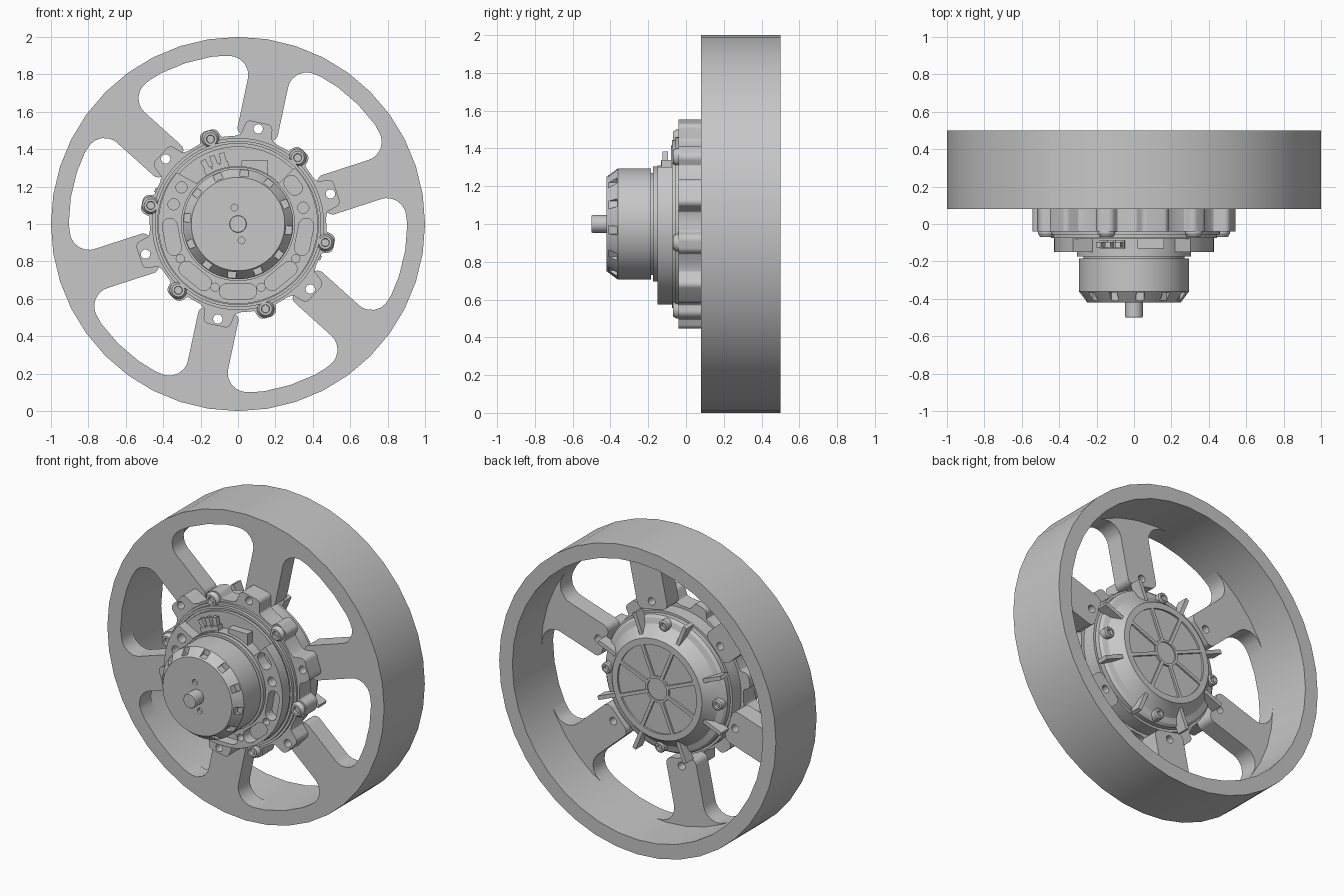
import bpy, bmesh, math
from mathutils import Matrix, Vector

cube = bpy.data.objects.get("Cube")
if cube:
    bpy.data.objects.remove(cube, do_unlink=True)

grey = bpy.data.materials.new("light grey")
grey.use_nodes = True
GREY = (0.57, 0.57, 0.57, 1)
grey.diffuse_color = GREY
grey.node_tree.nodes["Principled BSDF"].inputs["Base Color"].default_value = GREY

# Flat work is drawn in (x, height above axle); STAND maps it onto the upright wheel
STAND = Matrix.Translation((0, 0, 1)) @ Matrix.Rotation(math.radians(90), 4, 'X')


def polar(r, deg):
    a = math.radians(deg)
    return Vector((r * math.cos(a), r * math.sin(a)))


def local(deg, radial, side):
    """Point given along and across the direction deg."""
    return polar(radial, deg) + polar(side, deg + 90)


def finish(name, mesh):
    mesh.materials.clear()
    mesh.materials.append(grey)
    ob = bpy.data.objects.new(name, mesh)
    bpy.context.collection.objects.link(ob)
    bpy.ops.object.select_all(action='DESELECT')
    ob.select_set(True)
    bpy.context.view_layer.objects.active = ob
    bpy.ops.object.shade_smooth_by_angle(angle=math.radians(28))
    return ob


def lathe(name, profile, at=(0, 0), seg=64, closed=False):
    """Revolve (radius, y) points about an axle-parallel line."""
    bm = bmesh.new()
    rings = []
    for r, y in profile:
        pts = [polar(r, 360 * i / seg) for i in range(seg)]
        rings.append([bm.verts.new((at[0] + p.x, y, 1 + at[1] + p.y)) for p in pts])
    pairs = list(zip(rings, rings[1:]))
    if closed:
        pairs.append((rings[-1], rings[0]))
    for a, b in pairs:
        for i in range(seg):
            j = (i + 1) % seg
            bm.faces.new((a[i], a[j], b[j], b[i]))
    bmesh.ops.remove_doubles(bm, verts=bm.verts, dist=1e-5)
    bmesh.ops.recalc_face_normals(bm, faces=bm.faces)
    mesh = bpy.data.meshes.new(name)
    bm.to_mesh(mesh)
    bm.free()
    return finish(name, mesh)


def rounded(corners, steps=6):
    """Replace each (point, radius) corner by an arc."""
    out = []
    for i, (p, r) in enumerate(corners):
        if r == 0:
            out.append(p)
            continue
        u = (corners[i - 1][0] - p).normalized()
        v = (corners[(i + 1) % len(corners)][0] - p).normalized()
        half = u.angle(v) / 2
        t = r / math.tan(half)
        c = p + (u + v).normalized() * (r / math.sin(half))
        s, e = (p + u * t - c).normalized(), (p + v * t - c).normalized()
        for k in range(steps + 1):
            out.append(c + (s.lerp(e, k / steps)).normalized() * r)
    return out


def circle(centre, r, seg=20):
    return [centre + polar(r, 360 * i / seg) for i in range(seg)]


def slot(deg, r, length, width):
    l, w = length / 2, width / 2
    pts = [local(deg, r + a, b) for a, b in ((-w, -l), (w, -l), (w, l), (-w, l))]
    return rounded([(p, w * 0.98) for p in pts])


def evaluated_mesh(ob):
    bpy.context.view_layer.update()
    return bpy.data.meshes.new_from_object(ob.evaluated_get(bpy.context.evaluated_depsgraph_get()))


def plate(name, outlines, y0, y1):
    """Extrude nested outlines; inner ones become holes."""
    cu = bpy.data.curves.new(name, 'CURVE')
    cu.dimensions = '2D'
    cu.fill_mode = 'BOTH'
    cu.extrude = (y1 - y0) / 2
    for pts in outlines:
        sp = cu.splines.new('POLY')
        sp.points.add(len(pts) - 1)
        for q, p in zip(sp.points, pts):
            q.co = (p.x, p.y, 0, 1)
        sp.use_cyclic_u = True
    tmp = bpy.data.objects.new("temporary", cu)
    bpy.context.collection.objects.link(tmp)
    mesh = evaluated_mesh(tmp)
    bpy.data.objects.remove(tmp, do_unlink=True)
    mesh.transform(Matrix.Translation((0, (y0 + y1) / 2, 0)) @ STAND)
    bm = bmesh.new()
    bm.from_mesh(mesh)
    bmesh.ops.remove_doubles(bm, verts=bm.verts, dist=1e-5)
    bmesh.ops.recalc_face_normals(bm, faces=bm.faces)
    bm.to_mesh(mesh)
    bm.free()
    return finish(name, mesh)


def bar(name, deg, r0, r1, width, y0, y1):
    """Radial block."""
    pts = [local(deg, r, s * width / 2) for r, s in ((r0, -1), (r1, -1), (r1, 1), (r0, 1))]
    return plate(name, [pts], y0, y1)


SPOKES = [18 + 60 * k for k in range(6)]

# Rim and the six spokes
lathe("rim", [(1, 0.08), (1, 0.5), (0.905, 0.5), (0.905, 0.08)], seg=40, closed=True)
opening = []
for a in SPOKES:
    opening += [(local(a, 0.89, -0.11), 0.1), (local(a, 0.47, -0.11), 0.04),
                (local(a, 0.47, 0.11), 0.04), (local(a, 0.89, 0.11), 0.1)]
    opening += [(polar(0.905, a + 18 + 4 * i), 0) for i in range(7)]
bolt_holes = [circle(polar(0.52, a), 0.025) for a in SPOKES]
plate("spokes", [circle(Vector((0, 0)), 0.93, 40), rounded(opening)] + bolt_holes, 0.08, 0.2)

# Hub housing with square ears and bolt lugs
ears = []
for a in SPOKES:
    ears += [(local(a, 0.475, -0.085), 0.015), (local(a, 0.555, -0.07), 0.03),
             (local(a, 0.555, 0.07), 0.03), (local(a, 0.475, 0.085), 0.015)]
    ears += [(polar(0.472, a + d), 0) for d in (14, 18)]
    ears += [(local(a + 30, r, s), f) for r, s, f in
             ((0.47, -0.06, 0.01), (0.525, -0.045, 0.035), (0.525, 0.045, 0.035), (0.47, 0.06, 0.01))]
    ears += [(polar(0.472, a + d), 0) for d in (42, 46)]
plate("hub_housing", [rounded(ears)] + bolt_holes, -0.04, 0.08)
for a in SPOKES:
    lathe("hub_bolt", [(0, -0.05), (0.02, -0.05), (0.022, -0.07), (0.035, -0.07),
                       (0.047, -0.05), (0.047, -0.03), (0, -0.03)], polar(0.477, a + 30), 20)
lathe("hub_front_ring", [(0, -0.08), (0.415, -0.08), (0.415, -0.06), (0.43, -0.06), (0.43, -0.075),
                         (0.445, -0.075), (0.445, -0.055), (0.46, -0.055), (0.46, -0.03), (0, -0.03)])

# Motor mount: a disc with a flat gap on top and weight-saving slots
rim_arc = [(polar(0.427, 140 + 5 * i), 0) for i in range(54)]
gap = [(polar(0.3, 45), 0.01)] + [(polar(0.29, 55 + 8 * i), 0) for i in range(10)] + [(polar(0.3, 135), 0.01)]
slots = [slot(a, 0.36, 0.2, 0.08) for a in (191, 230.5, 270, 309.5, 349)]
slots.append(slot(35, 0.36, 0.11, 0.08))
slots += [circle(polar(0.36, a), 0.03) for a in (14, 147, 163)]
slots += [circle(polar(0.36, a), 0.022) for a in (211, 250, 290, 329)]
plate("motor_mount", [rounded(rim_arc + gap)] + slots, -0.15, -0.075)
lathe("stator", [(0, -0.19), (0.27, -0.19), (0.27, -0.175), (0.305, -0.175), (0.305, -0.15),
                 (0.31, -0.15), (0.31, -0.07), (0, -0.07)])

# Motor can with cooling notches and two pin holes cut in its front
blank = lathe("blank", [(0, -0.42), (0.25, -0.42), (0.295, -0.36), (0.295, -0.185), (0, -0.185)])
cutters = [bar("cutter", 23 + 30 * k, 0.257, 0.34, 0.045, -0.5, -0.365) for k in range(12)]
cutters += [plate("cutter", [circle(polar(0.09, a), 0.018)], -0.5, -0.4) for a in (102, 282)]
for c in cutters:
    mod = blank.modifiers.new("cut", 'BOOLEAN')
    mod.operation, mod.object, mod.solver = 'DIFFERENCE', c, 'EXACT'
finish("motor_can", evaluated_mesh(blank))
for helper in cutters + [blank]:
    bpy.data.objects.remove(helper, do_unlink=True)
lathe("motor_shaft", [(0, -0.5), (0.044, -0.5), (0.047, -0.495), (0.047, -0.4), (0, -0.4)], seg=32)

# Wire terminals and plug in the gap
for a in (103, 111, 119):
    bar("terminal", a, 0.28, 0.39, 0.03, -0.125, -0.095)
    bar("terminal_sleeve", a, 0.28, 0.34, 0.045, -0.132, -0.088)
plug = [Vector((x, z)) for x, z in ((0.02, 0.28), (0.16, 0.26), (0.16, 0.34), (0.02, 0.34))]
plate("plug", [plug], -0.13, -0.07)

# Back cover: stepped dome, wedge-panelled face, fins and screws
lathe("back_cover", [(0, 0.05), (0.455, 0.05), (0.455, 0.17), (0.44, 0.17), (0.44, 0.2), (0.425, 0.215),
                     (0.39, 0.225), (0.33, 0.29), (0.325, 0.3), (0.285, 0.3), (0.285, 0.288),
                     (0.085, 0.288), (0.085, 0.3), (0.07, 0.3), (0.07, 0.292), (0, 0.292)])
for k in range(8):
    a = 22.5 + 45 * k
    bar("face_rib", a, 0.08, 0.29, 0.022, 0.28, 0.3)
    bar("cover_fin", a, 0.32, 0.48, 0.025, 0.2, 0.275)
for k in range(4):
    lathe("cover_screw", [(0, 0.2), (0.035, 0.2), (0.035, 0.25), (0.028, 0.258), (0.018, 0.258),
                          (0.016, 0.24), (0, 0.24)], polar(0.4, 2 + 90 * k), 20)
